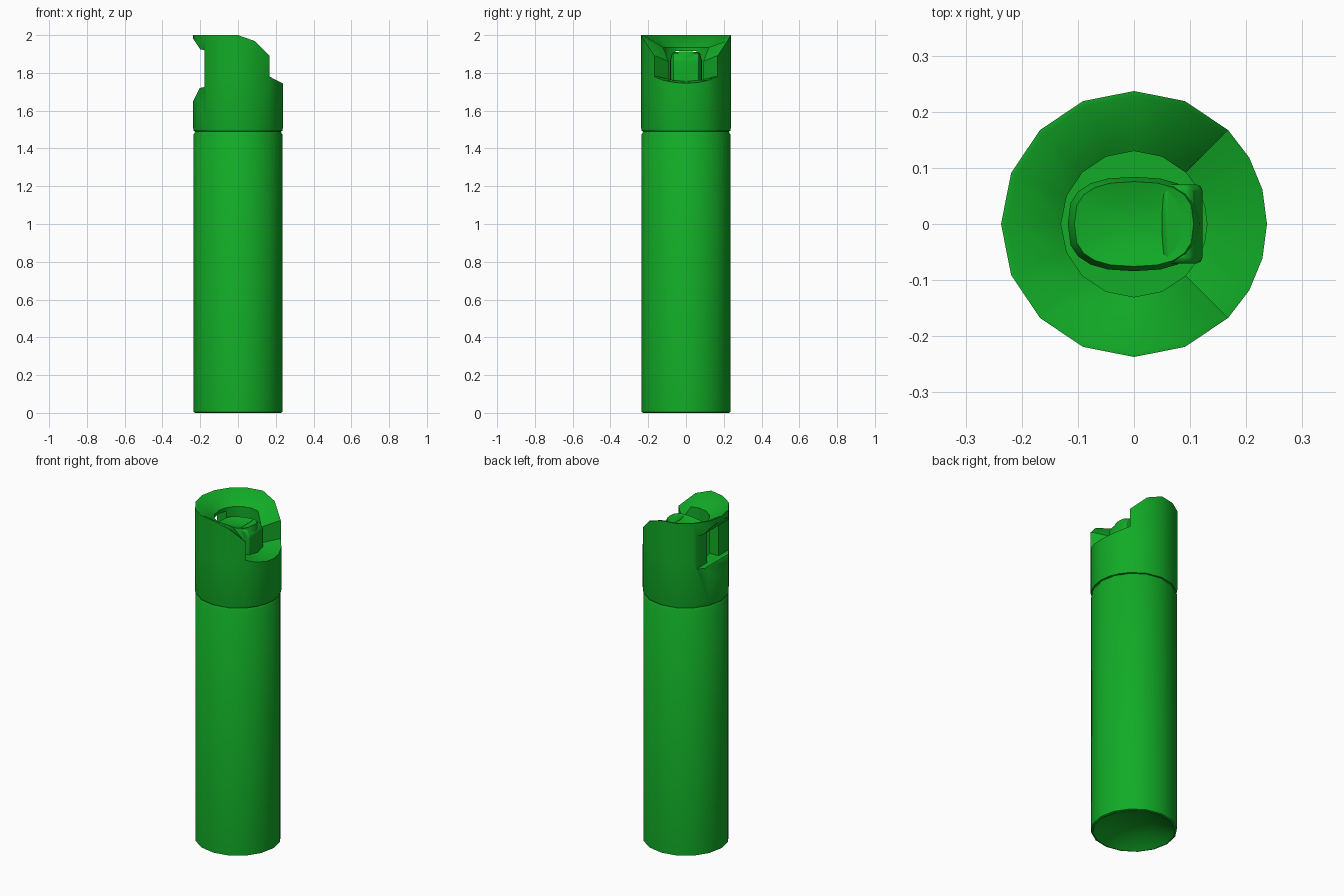
import bpy, bmesh, math

if "Cube" in bpy.data.objects:
    bpy.data.objects.remove(bpy.data.objects["Cube"], do_unlink=True)

green = bpy.data.materials.new("leaf_green")
green.use_nodes = True
COLOR = (0.006, 0.41, 0.02, 1)
green.diffuse_color = COLOR
green.node_tree.nodes["Principled BSDF"].inputs["Base Color"].default_value = COLOR

R, WELL, FLOOR = 0.237, 0.13, 1.62


def add_object(name, bm):
    bmesh.ops.remove_doubles(bm, verts=bm.verts, dist=1e-5)
    bmesh.ops.recalc_face_normals(bm, faces=bm.faces)
    mesh = bpy.data.meshes.new(name)
    bm.to_mesh(mesh)
    bm.free()
    mesh.materials.append(green)
    obj = bpy.data.objects.new(name, mesh)
    bpy.context.collection.objects.link(obj)
    return obj


def skin(name, columns):
    """Join neighbouring columns of points into a closed surface."""
    bm = bmesh.new()
    cols = [[bm.verts.new(p) for p in col] for col in columns]
    for a, b in zip(cols, cols[1:] + cols[:1]):
        for i in range(len(a) - 1):
            bm.faces.new((a[i], b[i], b[i + 1], a[i + 1]))
    return add_object(name, bm)


def column(angle, profile):
    t = math.radians(angle)
    return [(r * math.cos(t), r * math.sin(t), z) for r, z in profile]


def prism(name, profile, half_width):
    """Extrude an xz profile along y."""
    bm = bmesh.new()
    face = bm.faces.new([bm.verts.new((x, -half_width, z)) for x, z in profile])
    out = bmesh.ops.extrude_face_region(bm, geom=[face])
    for v in out["geom"]:
        if isinstance(v, bmesh.types.BMVert):
            v.co.y = half_width
    return add_object(name, bm)


def activate(obj):
    bpy.ops.object.select_all(action="DESELECT")
    obj.select_set(True)
    bpy.context.view_layer.objects.active = obj


def smooth(obj, angle=35):
    activate(obj)
    bpy.ops.object.shade_smooth_by_angle(angle=math.radians(angle))


def cut(obj, cutter):
    mod = obj.modifiers.new("cut", "BOOLEAN")
    mod.operation = "DIFFERENCE"
    mod.solver = "EXACT"
    mod.object = cutter
    activate(obj)
    bpy.ops.object.modifier_apply(modifier=mod.name)
    bpy.data.objects.remove(cutter, do_unlink=True)


# Can body with a domed underside and a narrow neck under the cap
can_profile = [(0, 0.07), (0.12, 0.05), (0.2, 0.015), (0.225, 0), (0.235, 0.004),
               (0.235, 1.475), (0.228, 1.485), (0.222, 1.51), (0, 1.51)]
smooth(skin("can_body", [column(a * 22.5, can_profile) for a in range(16)]))


# Cap: a funnel-shaped rim around a well, with a spray notch at +x
def cap_column(angle, in_notch):
    bend = min(abs((angle + 180) % 360 - 180) / 45, 1)
    lip = 1.745 + 0.035 * bend ** 2
    floor = 1.755 + 0.01 * bend
    x = max(0, R * math.cos(math.radians(angle)))
    rim = 2 - 0.11 * (x / 0.168) ** 2
    if in_notch:
        top = [(R, lip), (0.224, lip + 0.002), (WELL, floor)]
    else:
        top = [(R, rim), (0.228, rim), (WELL, min(1.935, rim - 0.03))]
    return column(angle, [(0, 1.5), (0.224, 1.49), (0.234, 1.492), (R, 1.505), (R, lip),
                          *top, (WELL, floor), (WELL, FLOOR), (0, FLOOR)])


rim_columns = [cap_column(45 + 22.5 * i, False) for i in range(13)]
notch_columns = [cap_column(-45 + 15 * i, True) for i in range(7)]
cap = skin("cap", rim_columns + notch_columns)

# Recessed back of the cap, with a window into the well
cut(cap, prism("recess_cutter", [(-0.3, 1.53), (-0.237, 1.65), (-0.203, 1.72), (-0.178, 1.725),
                                 (-0.178, 1.92), (-0.2, 1.925), (-0.237, 1.98), (-0.3, 2.07)], 0.3))
cut(cap, prism("window_cutter", [(-0.3, 1.725), (-0.1, 1.725), (-0.1, 1.915), (-0.3, 1.915)], 0.055))
smooth(cap)


# Push button: long rounded outline with a dished, tilted top
def button_column(angle):
    t = math.radians(angle)
    c, s = math.cos(t), math.sin(t)
    x = 0.118 * math.copysign(abs(c) ** 0.8, c)
    y = 0.084 * math.copysign(abs(s) ** 0.7, s)
    rings = [(0, FLOOR), (1, FLOOR), (1, 1.865), (0.9, 1.9), (0.5, 1.89), (0, 1.885)]
    return [(x * k, y * k, z + (0.12 * x * k if z > 1.8 else 0)) for k, z in rings]


smooth(skin("push_button", [button_column(a * 18) for a in range(20)]), 40)

# Nozzle block on the front of the button
nozzle = prism("nozzle", [(0.05, 1.7), (0.122, 1.7), (0.122, 1.87), (0.1, 1.905), (0.05, 1.905)], 0.07)
bevel = nozzle.modifiers.new("bevel", "BEVEL")
bevel.width = 0.01
bevel.segments = 2
smooth(nozzle)
